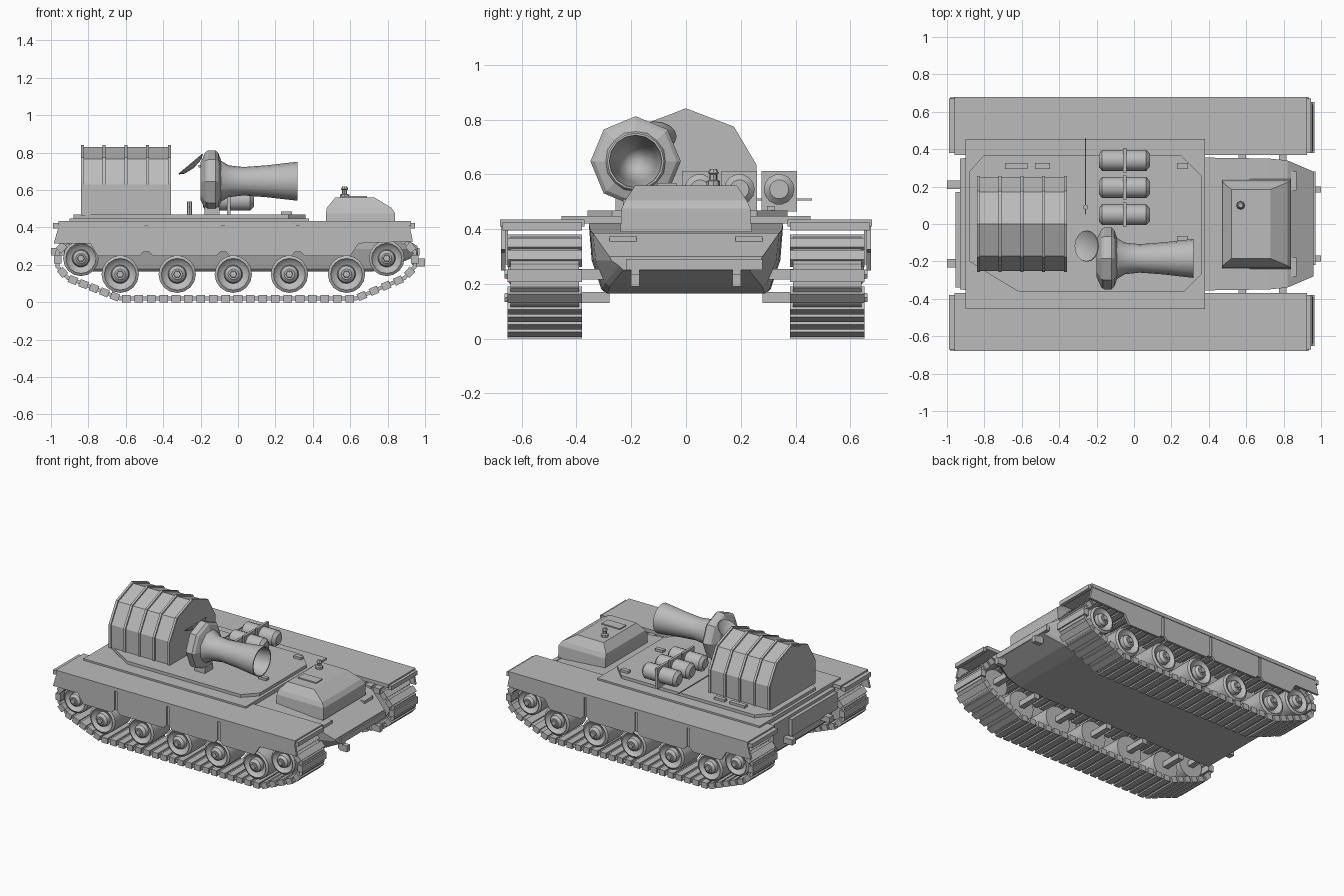
import bpy, bmesh, math
from mathutils import Matrix, Vector

if "Cube" in bpy.data.objects:
    bpy.data.objects.remove(bpy.data.objects["Cube"])

GREY = (0.5, 0.5, 0.5, 1)
paint = bpy.data.materials.new("plain_grey")
paint.use_nodes = True
paint.diffuse_color = GREY
for node in paint.node_tree.nodes:
    if node.type == 'BSDF_PRINCIPLED':
        node.inputs["Base Color"].default_value = GREY


def finish(name, bm, smooth=False):
    bmesh.ops.remove_doubles(bm, verts=bm.verts, dist=0.0002)
    bmesh.ops.recalc_face_normals(bm, faces=bm.faces)
    me = bpy.data.meshes.new(name)
    bm.to_mesh(me)
    bm.free()
    me.materials.append(paint)
    ob = bpy.data.objects.new(name, me)
    bpy.context.collection.objects.link(ob)
    if smooth:
        bpy.ops.object.select_all(action='DESELECT')
        ob.select_set(True)
        bpy.context.view_layer.objects.active = ob
        bpy.ops.object.shade_smooth_by_angle(angle=math.radians(35))
    return ob


def loft(name, rings, caps=True, smooth=False):
    bm = bmesh.new()
    rows = [[bm.verts.new(p) for p in ring] for ring in rings]
    n = len(rows[0])
    for a, b in zip(rows, rows[1:]):
        for i in range(n):
            j = (i + 1) % n
            bm.faces.new((a[i], a[j], b[j], b[i]))
    if caps:
        bm.faces.new(rows[0])
        bm.faces.new(rows[-1])
    return finish(name, bm, smooth)


def prism(name, pts, axis, a, b):
    place = {'x': lambda u, v, d: (d, u, v),
             'y': lambda u, v, d: (u, d, v),
             'z': lambda u, v, d: (u, v, d)}[axis]
    return loft(name, [[place(u, v, d) for u, v in pts] for d in (a, b)])


def box(name, x0, x1, y0, y1, z0, z1):
    return prism(name, [(x0, y0), (x1, y0), (x1, y1), (x0, y1)], 'z', z0, z1)


def revolve(name, profile, axis, centre, sides, smooth=True):
    # profile holds (distance along axis, radius)
    rings = []
    for d, r in profile:
        ring = []
        for k in range(sides):
            t = math.tau * k / sides
            c, s = r * math.cos(t), r * math.sin(t)
            p = {'x': (d, c, s), 'y': (c, d, s), 'z': (c, s, d)}[axis]
            ring.append(Vector(centre) + Vector(p))
        rings.append(ring)
    return loft(name, rings, False, smooth)


def slab(bm, p, q, length, thick, y, width):
    # box lying along the line p-q in the xz plane
    mid, d = (p + q) / 2, q - p
    m = (Matrix.Translation((mid.x, y, mid.y))
         @ Matrix.Rotation(-math.atan2(d.y, d.x), 4, 'Y')
         @ Matrix.Diagonal((length, width, thick, 1)))
    bmesh.ops.create_cube(bm, size=1, matrix=m)


# Hull
def section(x, w, top, low):
    half = [(w, top), (w * .97, max(.285, low + .02)), (w * .87, low + .015), (w * .82, low)]
    return [(x, y, z) for y, z in half] + [(x, -y, z) for y, z in reversed(half)]


loft("hull", [section(-.93, .35, .42, .22), section(-.87, .355, .42, .165),
              section(.38, .355, .42, .165), section(.72, .35, .395, .165),
              section(.82, .34, .385, .19), section(.96, .28, .30, .25)])
box("upper_deck", -.9, .38, -.455, .455, .42, .447)
prism("turret_base", [(-.8, .37), (.25, .37), (.36, .26), (.36, -.27), (.27, -.36),
                      (-.62, -.36), (-.77, -.27), (-.88, -.2), (-.88, .28)],
      'z', .447, .468)
box("rear_plate", -.955, -.93, -.34, .17, .28, .4)
box("nose_bar", .945, .97, -.22, .28, .25, .29)
for s in (-1, 1):
    box("headlight_bar", .84, .87, s * .18, s * .28, .335, .375)
    box("front_hook", .94, 1.0, s * .185 - .016, s * .185 + .016, .19, .235)
    box("front_hook_arm", .93, .965, s * .185 - .016, s * .185 + .016, .2, .29)
    box("rear_hook", -1.0, -.93, s * .21 - .022, s * .21 + .022, .25, .29)

# Cabin, tapering to its roof
def cabin_ring(x0, x1, w, z):
    return [(x0, -w, z), (x1, -w, z), (x1, w, z), (x0, w, z)]


loft("cabin", [cabin_ring(.47, .84, .24, .39), cabin_ring(.47, .84, .235, .475),
               cabin_ring(.475, .82, .222, .505), cabin_ring(.52, .73, .185, .56)])
box("cabin_hatch", .545, .69, -.105, -.035, .555, .568)
revolve("periscope", [(.555, 0), (.555, .025), (.575, .025), (.58, .014),
                      (.6, .014), (.605, .02), (.62, .012), (.62, 0)],
        'z', (.57, .1, 0), 8, False)

# Ribbed drum with a flat bottom
half_drum = [(0, .83), (.17, .765), (.25, .63), (.25, .465)]
outline = half_drum + [(-y, z) for y, z in reversed(half_drum[1:])]
prism("drum", outline, 'x', -.84, -.357)
rib = [(y * 1.03, z + (z - .465) * .03) for y, z in outline]
for x in (-.831, -.716, -.6, -.485, -.366):
    prism("drum_rib", rib, 'x', x - .008, x + .008)
for x0, x1, y in ((-.69, -.57, .31), (-.53, -.45, .31), (.23, .29, .31), (.23, .29, -.08)):
    box("deck_clip", x0, x1, y - .015, y + .015, .46, .485)

# Horn with its eight-sided collar and feed dish
axis_at = (0, -.184, .647)
revolve("horn_collar", [(-.2, 0), (-.2, .1), (-.175, .155), (-.16, .165), (-.12, .165),
                        (-.105, .15), (-.09, .11), (-.09, 0)], 'x', axis_at, 8, False)
revolve("horn", [(-.1, .115), (-.05, .085), (.03, .076), (.15, .085), (.318, .104),
                 (.318, .096), (.15, .076), (.0, .06), (-.08, 0)], 'x', axis_at, 16)
box("horn_foot", -.18, -.1, -.23, -.14, .465, .51)
dish = revolve("feed_dish", [(.012, .082), (0, .06), (-.012, 0), (-.018, 0),
                             (-.008, .062), (.008, .084), (.012, .082)], 'z', (0, 0, 0), 16)
dish.location = (-.247, -.118, .732)
dish.rotation_euler = (0, math.radians(-40), 0)
box("dish_arm", -.21, -.17, -.15, -.13, .72, .735)

# Gas bottles with square brackets
for y in (.05, .195, .34):
    revolve("bottle", [(-.188, 0), (-.188, .035), (-.17, .056), (.065, .056),
                       (.085, .035), (.085, 0)], 'x', (0, y, .545), 14)
    box("bottle_bracket", -.058, -.04, y - .065, y + .065, .465, .612)

# Aerial rod and its tip
box("aerial_rod", -.262, -.256, .05, .46, .505, .511)
revolve("aerial_foot", [(.465, 0), (.465, .014), (.54, .014), (.54, 0)],
        'z', (-.259, .09, 0), 8, False)

# Track path in the xz plane
path = [Vector(p) for p in ((-.63, .02), (.63, .02), (.89, .13), (.945, .19), (.945, .27),
                            (.86, .36), (-.88, .36), (-.965, .27), (-.965, .19), (-.91, .13))]
segments = list(zip(path, path[1:] + path[:1]))
PITCH, PAD = .066, .046

# Skirt panels as xz outlines
panels = [
    [(-.955, .42), (-.985, .315), (-.79, .315), (-.75, .248), (-.525, .248), (-.5, .275), (-.5, .42)],
    [(-.48, .42), (-.48, .275), (-.455, .248), (-.115, .248), (-.09, .275), (-.09, .42)],
    [(-.07, .42), (-.07, .275), (-.045, .248), (.285, .248), (.31, .275), (.31, .42)],
    [(.33, .42), (.33, .275), (.355, .248), (.6, .248), (.645, .315), (.935, .325), (.915, .42)]]
wheel_profile = [(-.1, 0), (-.1, 1), (.09, 1), (.1, .85), (.085, .75), (.075, .5),
                 (.1, .45), (.115, .28), (.115, 0)]

for s in (-1, 1):
    # Fender and skirts
    box("fender", -.96, .925, s * .37, s * .68, .41, .435)
    box("fender_front_lip", .92, .945, s * .38, s * .67, .395, .425)
    box("fender_rear_lip", -.99, -.955, s * .38, s * .67, .395, .425)
    for pts in panels:
        prism("skirt_panel", pts, 'y', s * .66, s * .676)
    for x in (-.49, -.08, .32):
        box("skirt_strut", x - .012, x + .012, s * .65, s * .668, .27, .42)

    # Track belt and pads
    bm = bmesh.new()
    for p, q in segments:
        slab(bm, p, q, (q - p).length + .01, .02, s * .515, .25)
        count = max(1, round((q - p).length / PITCH))
        for k in range(count):
            a, b = p.lerp(q, k / count), p.lerp(q, (k + 1) / count)
            slab(bm, a, b, PAD, .04, s * .515, .272)
    finish("track", bm)

    # Road wheels and end wheels
    wheels = [(x, .15, .1) for x in (-.63, -.325, -.025, .275, .58)]
    wheels += [(-.84, .235, .095), (.795, .235, .095)]
    for x, z, r in wheels:
        prof = [(s * (.535 + d), k * r) for d, k in wheel_profile]
        revolve("wheel", prof, 'y', (x, 0, z), 16)
        revolve("wheel_hub", [(s * .64, 0), (s * .64, .022), (s * .662, .018), (s * .662, 0)],
                'y', (x, 0, z), 6, False)
        box("wheel_axle", x - .02, x + .02, s * .28, s * .45, z - .02, z + .02)
